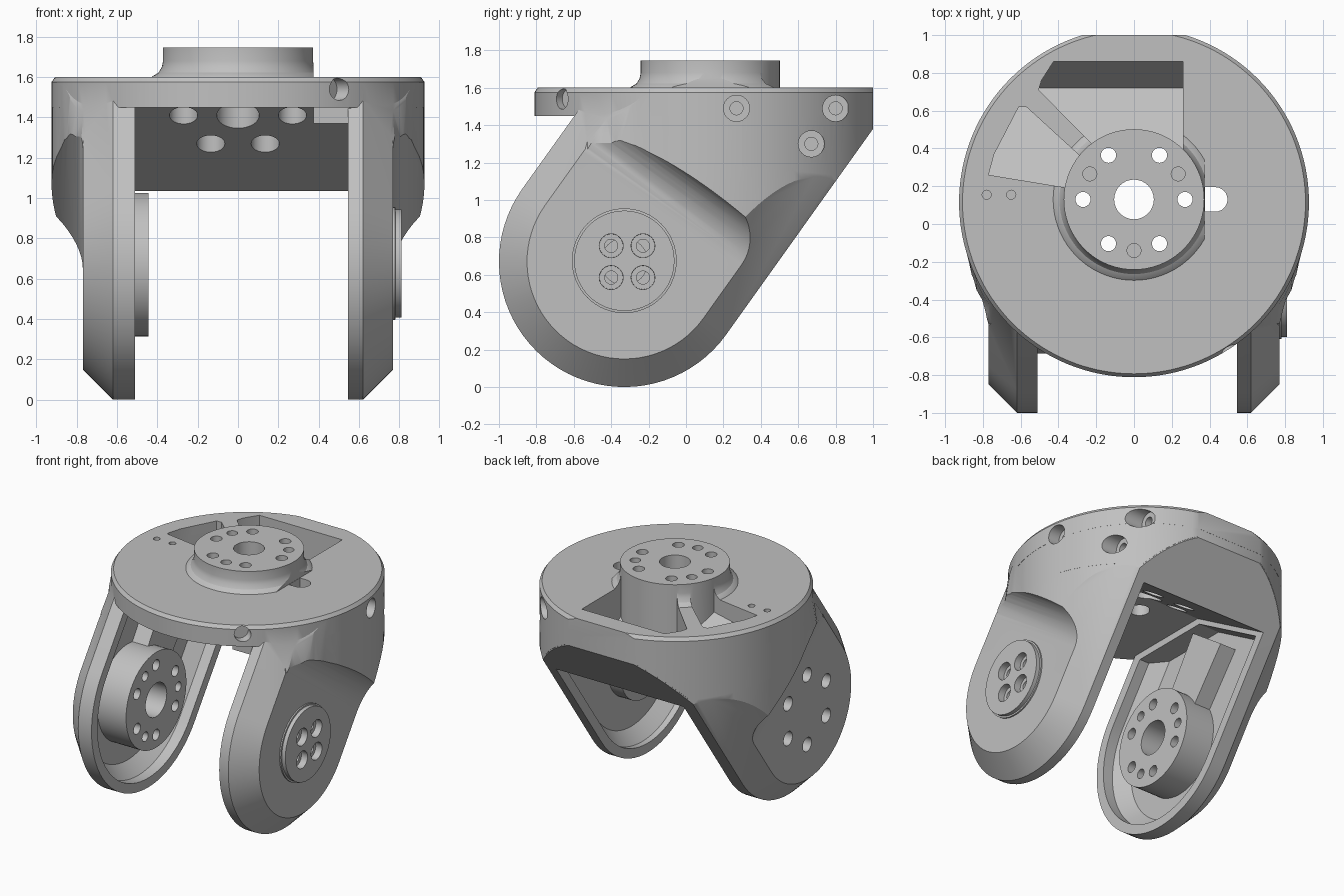
import bpy, bmesh, math
from mathutils import Vector

if "Cube" in bpy.data.objects:
    bpy.data.objects.remove(bpy.data.objects["Cube"], do_unlink=True)

grey = bpy.data.materials.new("mid grey")
grey.use_nodes = True
grey.diffuse_color = (0.53, 0.53, 0.53, 1)
grey.node_tree.nodes["Principled BSDF"].inputs["Base Color"].default_value = (0.53, 0.53, 0.53, 1)

PIVOT_Y, PIVOT_Z, ARM_R = -0.33, 0.67, 0.67   # arm end circle
UY, UZ = 0.581, 0.814                         # arm direction in the side plane
DISC_R, DISC_Y = 0.925, 0.115                 # top disc
HUB_Y = 0.13                                  # top boss centre
X, Z = Vector((1, 0, 0)), Vector((0, 0, 1))


def make(name, rings):
    """Skin a list of equal-length point rings into a solid."""
    bm = bmesh.new()
    vs = [[bm.verts.new(p) for p in r] for r in rings]
    n = len(vs[0])
    for a, b in zip(vs, vs[1:]):
        for i in range(n):
            j = (i + 1) % n
            bm.faces.new((a[i], a[j], b[j], b[i]))
    bm.faces.new(vs[0][::-1])
    bm.faces.new(vs[-1])
    bmesh.ops.recalc_face_normals(bm, faces=bm.faces)
    bmesh.ops.connect_verts_nonplanar(bm, angle_limit=0.001, faces=bm.faces)
    me = bpy.data.meshes.new(name)
    bm.to_mesh(me)
    bm.free()
    me.materials.append(grey)
    ob = bpy.data.objects.new(name, me)
    bpy.context.collection.objects.link(ob)
    return ob


def prism(pts, vec, name="cutter"):
    pts = [Vector(p) for p in pts]
    return make(name, [pts, [p + Vector(vec) for p in pts]])


def lathe(profile, base, axis=Z, seg=48, name="cutter"):
    """Turn (radius, height) pairs about an axis through base."""
    q = axis.to_track_quat('Z', 'Y')
    base = Vector(base)
    return make(name, [[base + q @ Vector((r * math.cos(k * math.tau / seg),
                                           r * math.sin(k * math.tau / seg), h))
                        for k in range(seg)] for r, h in profile])


def rod(r, base, length, axis=Z, seg=32, name="cutter"):
    return lathe([(r, 0), (r, length)], base, axis, seg, name)


def combine(ob, other, kind='DIFFERENCE'):
    m = ob.modifiers.new("b", 'BOOLEAN')
    m.operation, m.solver, m.object = kind, 'EXACT', other
    bpy.context.view_layer.update()
    dg = bpy.context.evaluated_depsgraph_get()
    me = bpy.data.meshes.new_from_object(ob.evaluated_get(dg))
    ob.modifiers.clear()
    ob.data = me
    bpy.data.objects.remove(other, do_unlink=True)


def underside(y):
    return 1.41 - 0.6 * (y - HUB_Y)


def arm_profile(x, d, cavity=False):
    """Side outline of the arm, inset by d, at position x."""
    r = ARM_R - d
    a0 = math.atan2(UY, -UZ)
    pts = [(PIVOT_Y + r * math.cos(a0 + math.pi * k / 40),
            PIVOT_Z + r * math.sin(a0 + math.pi * k / 40)) for k in range(41)]
    (fy, fz), (by, bz) = pts[0], pts[-1]
    slope = UZ / UY
    top = 1.40 if cavity else 1.57
    front = (fy + (top - fz) / slope, top)
    if cavity:
        s = (underside(by) - 0.04 - bz) / (UZ + 0.6 * UY)
        end = [(by + s * UY, bz + s * UZ), (0.08, 1.40)]
    else:
        # the inset back line may pass the top before reaching y = 1
        by_top = min(1.0, by + (top - 0.01 - bz) / slope)
        end = [(by_top, bz + (by_top - by) * slope), (by_top, top)]
    return [Vector((x, y, z)) for y, z in [front] + pts + end]


def plan_ring(z, wide):
    """Plan outline: round back, straight front tails, wider low down."""
    deg = [-14 + 208 * k / 80 for k in range(81)]
    ring = [(DISC_R * math.cos(math.radians(g)), DISC_Y + DISC_R * math.sin(math.radians(g)))
            for g in deg]
    tail = []
    for g, wx in zip((-20, -26, -32, -38, -44), (0.875, 0.856, 0.835, 0.812, 0.795)):
        cx = DISC_R * math.cos(math.radians(g))
        tail.append((wx if wide else cx, DISC_Y + DISC_R * math.sin(math.radians(g))))
    tail.append((0.79 if wide else 0.66, -1.2))
    ring += [(-x, y) for x, y in tail] + tail[::-1]
    return [Vector((x, y, z)) for x, y in ring]


# Fork body: chamfered arm outline trimmed to the plan outline
body = make("fork_body", [arm_profile(x, d) for x, d in
                          [(-0.94, 0.32), (-0.62, 0), (0.62, 0), (0.94, 0.32)]])
combine(body, make("cutter", [plan_ring(-0.2, True), plan_ring(1.2, True),
                              plan_ring(1.575, False), plan_ring(1.8, False)]), 'INTERSECT')

# Full-width round block at the upper back
block = prism([(-1, y, z) for y, z in [(0.3, 1.18), (0.816, 1.133), (0.998, 1.385),
                                       (0.998, 1.56), (0.3, 1.56)]], (2, 0, 0), "block")
combine(block, rod(0.9256, (0, DISC_Y, 0.5), 1.5, seg=128), 'INTERSECT')
combine(body, block, 'UNION')

# Top disc with bevelled rim and flat back
disc = lathe([(0.9262, 1.45), (0.9262, 1.575), (0.908, 1.6)], (0, DISC_Y, 0), seg=128, name="disc")
combine(disc, prism([(-1, 1.001, 1), (1, 1.001, 1), (1, 1.3, 1), (-1, 1.3, 1)], (0, 0, 1)))
combine(body, disc, 'UNION')

# Recessed flat sides with a curved ramp above
ramp = [(-1.2, 0.77), (0.35, 0.77)]
ramp += [(0.35 + 0.25 * math.sin(k * math.pi / 24), 1.02 - 0.25 * math.cos(k * math.pi / 24))
         for k in range(1, 13)] + [(-1.2, 1.02)]
for side in (-1, 1):
    pts = [(side * x, PIVOT_Y + t * UY - 1.5 * UZ, PIVOT_Z + t * UZ + 1.5 * UY) for t, x in ramp]
    combine(body, prism(pts, (0, 3 * UZ, -3 * UY)))

# Gap between the arms
gap = [(-1.2, -0.2), (-1.2, 1.45), (0.063, 1.45), (1.4, underside(1.4)), (1.4, -0.2)]
combine(body, prism([(-0.51, y, z) for y, z in gap], (1.055, 0, 0)))

# Hollow inside of each arm
for side, inner in ((-1, 0.50), (1, 0.535)):
    combine(body, make("cutter", [arm_profile(side * x, d, True) for x, d in
                                  [(inner, 0.07), (0.59, 0.07), (0.68, 0.16)]]))

# Top boss with flared foot, cut straight on its left side
boss = lathe([(0.36, 1.5), (0.44, 1.585), (0.425, 1.604), (0.395, 1.622), (0.378, 1.65),
              (0.372, 1.68), (0.372, 1.746)], (0, HUB_Y, 0), seg=72, name="boss")
combine(boss, prism([(0.374, -0.5, 1.4), (0.6, -0.5, 1.4), (0.6, 0.7, 1.4), (0.374, 0.7, 1.4)], (0, 0, 1)))
combine(body, boss, 'UNION')

# Two sloped-floor pockets behind the boss
floor = [(-0.5, 1.908), (0.72, 1.176), (0.86, 1.376), (0.86, 1.95)]
for poly in ([(-0.505, 0.71), (-0.49, 0.76), (-0.40, 0.9), (0.26, 0.9), (0.26, 0.3), (-0.1, 0.3)],
             [(-0.77, 0.26), (-0.74, 0.37), (-0.61, 0.62), (-0.57, 0.62), (-0.1, 0.19), (-0.1, 0.15)]):
    pocket = prism([(x, y, 0.9) for x, y in poly], (0, 0, 1.2))
    combine(pocket, prism([(-1, y, z) for y, z in floor], (2, 0, 0)), 'INTERSECT')
    combine(pocket, rod(0.372, (0, HUB_Y, 0.8), 1.4, seg=72))
    combine(body, pocket)

# Cable slot beside the boss, small pin holes
slot = [(0.376, 0.065)] + [(0.43 + 0.065 * math.sin(k * math.pi / 12),
                           HUB_Y - 0.065 * math.cos(k * math.pi / 12)) for k in range(13)]
slot += [(0.376, 0.195)]
combine(body, prism([(x, y, 1.0) for x, y in slot], (0, 0, 0.68)))
for x in (-0.78, -0.65):
    combine(body, rod(0.024, (x, 0.155, 1.5), 0.3, seg=16))

# Boss holes: centre bore, six holes counterbored from below, three blind holes
combine(body, rod(0.105, (0, HUB_Y, 0.9), 1.2))
for k in range(6):
    w = k * math.pi / 3
    combine(body, lathe([(0.07, 0), (0.07, 0.66), (0.04, 0.661), (0.04, 1.2)],
                        (0.27 * math.cos(w), HUB_Y + 0.27 * math.sin(w), 0.9), seg=24))
for w in (math.pi / 6, math.pi * 5 / 6, math.pi * 1.5):
    combine(body, rod(0.037, (0.27 * math.cos(w), HUB_Y + 0.27 * math.sin(w), 1.65), 0.3, seg=20))

# Rib and hub inside the right arm
rib = []
for s, t in ((-0.15, 0.1), (0.15, 0.1), (0.18, 0.76), (-0.18, 0.76)):
    rib.append((-0.72, PIVOT_Y + t * UY + s * UZ, PIVOT_Z + t * UZ - s * UY))
combine(body, prism(rib, (0.17, 0, 0)), 'UNION')
combine(body, rod(0.356, (-0.72, PIVOT_Y, PIVOT_Z), 0.275, X, 72), 'UNION')
combine(body, rod(0.125, (-0.66, PIVOT_Y, PIVOT_Z), 0.4, X))
for k in range(6):
    w = k * math.pi / 3 + math.pi / 2
    combine(body, lathe([(0.052, 0), (0.052, 0.33), (0.04, 0.331), (0.04, 0.7)],
                        (-1, PIVOT_Y + 0.26 * math.cos(w), PIVOT_Z + 0.26 * math.sin(w)), X, 24))
for w in (0, math.pi * 2 / 3, math.pi * 4 / 3):
    combine(body, rod(0.035, (-0.55, PIVOT_Y + 0.26 * math.cos(w), PIVOT_Z + 0.26 * math.sin(w)), 0.3, X, 20))

# Bearing plate on the left arm with four counterbored holes
combine(body, lathe([(0.28, 0), (0.28, 0.205), (0.268, 0.206), (0.268, 0.235)],
                    (0.575, PIVOT_Y, PIVOT_Z + 0.005), X, 64), 'UNION')
for dy in (-0.085, 0.085):
    for dz in (-0.085, 0.085):
        p = (PIVOT_Y + 0.015 + dy, PIVOT_Z + dz)
        combine(body, lathe([(0.035, 0), (0.035, 0.2), (0.063, 0.2), (0.067, 0.4)], (0.56, *p), X, 24))

# Screw holes in the left upper flank
for y, z in ((0.27, 1.49), (0.8, 1.49), (0.67, 1.3)):
    sx = math.sqrt(DISC_R ** 2 - (y - DISC_Y) ** 2)
    combine(body, lathe([(0.035, 0), (0.035, 0.14), (0.07, 0.141), (0.07, 0.5)], (sx - 0.22, y, z), X, 24))

# Clamp block under the front rim and its screw hole
clamp = [(0.375, -0.6, 1.37), (0.56, -0.6, 1.37), (0.56, -0.4, 1.37), (0.375, -0.4, 1.37)]
combine(body, prism(clamp, (0, 0, 0.12)), 'UNION')
axis = Vector((0.75, -0.66, 0))
combine(body, rod(0.055, Vector((0.5, -0.66, 1.54)) - axis * 0.06, 0.4, axis, 24))

# Smooth curved faces, keep edges crisp
bpy.ops.object.select_all(action='DESELECT')
body.select_set(True)
bpy.context.view_layer.objects.active = body
bpy.ops.object.shade_smooth_by_angle(angle=math.radians(25))
